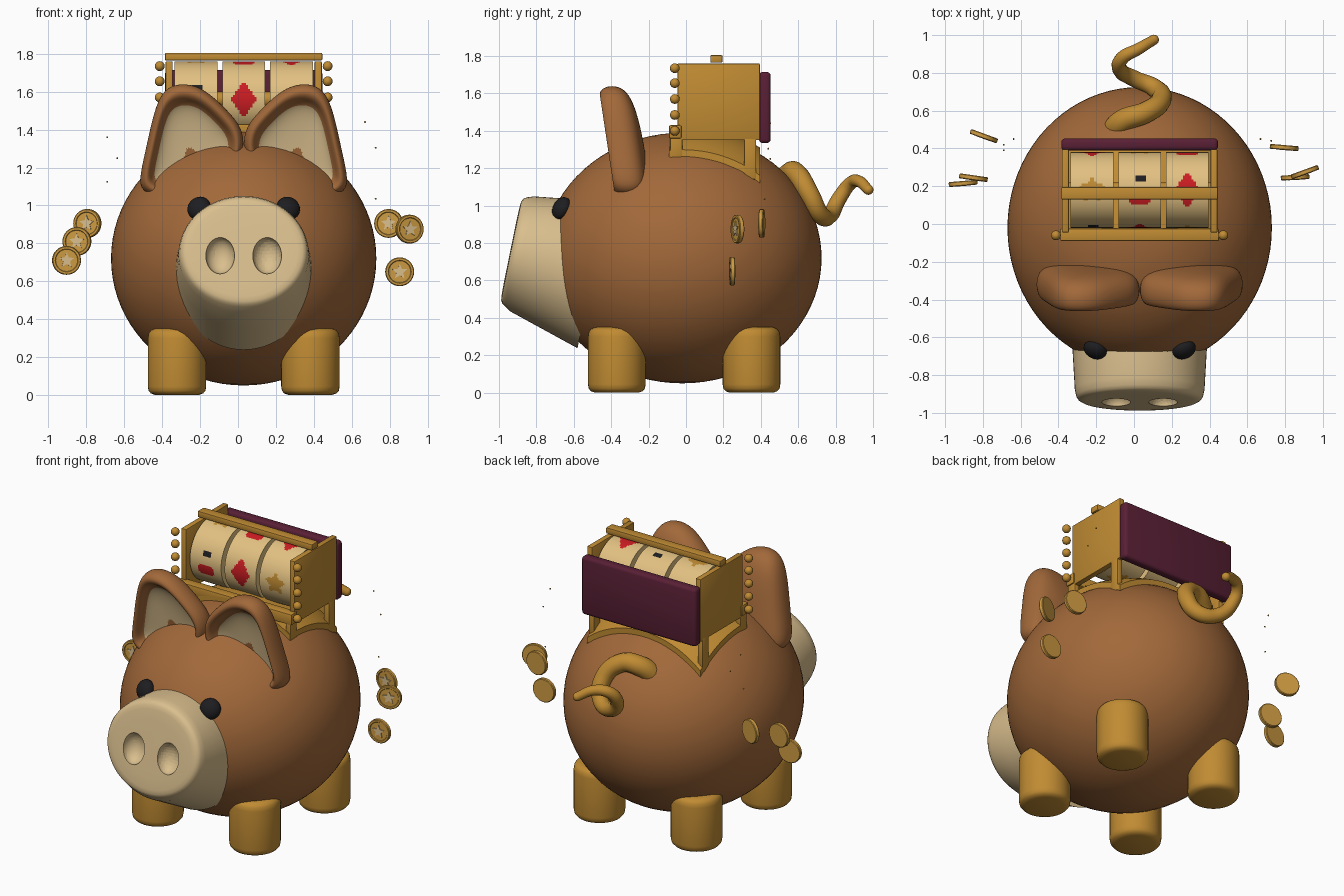
import bpy, bmesh, math
from mathutils import Vector, Matrix

if "Cube" in bpy.data.objects:
    bpy.data.objects.remove(bpy.data.objects["Cube"])

CX = 0.03                                   # centre line of the pig
BC, BR = (CX, -0.02, 0.72), (0.70, 0.745, 0.67)   # body centre and radii


def mat(name, rgb):
    m = bpy.data.materials.new(name)
    m.diffuse_color = (*rgb, 1)
    m.use_nodes = True
    m.node_tree.nodes["Principled BSDF"].inputs["Base Color"].default_value = m.diffuse_color
    return m


BROWN = mat("brown", (0.36, 0.14, 0.042))
GOLD = mat("gold", (0.53, 0.26, 0.033))
CREAM = mat("cream", (0.70, 0.52, 0.27))
REEL = mat("reel_cream", (0.76, 0.53, 0.22))
MAROON = mat("maroon", (0.10, 0.014, 0.035))
RED = mat("red", (0.60, 0.012, 0.016))
BLACK = mat("black", (0.013, 0.013, 0.015))
COIN = mat("coin_gold", (0.62, 0.33, 0.055))


def finish(bm, name, mats, angle=40):
    bmesh.ops.recalc_face_normals(bm, faces=bm.faces)
    me = bpy.data.meshes.new(name)
    bm.to_mesh(me)
    bm.free()
    ob = bpy.data.objects.new(name, me)
    bpy.context.collection.objects.link(ob)
    for m in mats:
        me.materials.append(m)
    smooth(ob, angle)
    return ob


def smooth(ob, angle=40):
    bpy.ops.object.select_all(action='DESELECT')
    ob.select_set(True)
    bpy.context.view_layer.objects.active = ob
    bpy.ops.object.shade_smooth_by_angle(angle=math.radians(angle))


def ball(name, loc, radii, m, rot=Matrix(), seg=24):
    bm = bmesh.new()
    mx = Matrix.Translation(loc) @ rot @ Matrix.Diagonal((*radii, 1))
    bmesh.ops.create_uvsphere(bm, u_segments=seg, v_segments=seg // 2, radius=1, matrix=mx)
    return finish(bm, name, [m], 180)


def box(name, x, y, z, m, bevel=0.006, seg=2):
    bm = bmesh.new()
    c = [(a[0] + a[1]) / 2 for a in (x, y, z)]
    s = [a[1] - a[0] for a in (x, y, z)]
    bmesh.ops.create_cube(bm, size=1, matrix=Matrix.Translation(c) @ Matrix.Diagonal((*s, 1)))
    bmesh.ops.bevel(bm, geom=bm.edges[:], offset=bevel, segments=seg, profile=0.5, affect='EDGES')
    return finish(bm, name, [m])


def loft(bm, rings, cap=True):
    """Join equal-sized closed rings; returns the face strips."""
    vs = [[bm.verts.new(p) for p in r] for r in rings]
    strips = []
    for a, b in zip(vs, vs[1:]):
        n = len(a)
        strips.append([bm.faces.new((a[i], a[(i + 1) % n], b[(i + 1) % n], b[i])) for i in range(n)])
    if cap:
        bm.faces.new(vs[0])
        bm.faces.new(vs[-1])
    return strips


# Body
ball("body", BC, BR, BROWN, seg=80)

# Snout: tilted tapering drum with rounded front and two nostrils
up, fwd = Vector((0, 0.2, 0.98)), Vector((0, -0.98, 0.2))
back, front = Vector((CX, -0.50, 0.63)), Vector((CX, -0.937, 0.76))
rings = []
for t, inset, off in [(0, 0, 0), (0.5, 0, 0), (0.86, 0, 0), (1, 0.004, -0.028), (1, 0.014, -0.012),
                      (1, 0.03, -0.003), (1, 0.055, 0), (1, 0.12, 0.002)]:
    c = back.lerp(front, t) + fwd * off
    rx, rz = 0.365 - 0.025 * t - inset, 0.40 - 0.10 * t - inset
    rings.append([c + Vector((rx * math.cos(a), 0, 0)) + up * rz * math.sin(a)
                  for a in [2 * math.pi * i / 64 for i in range(64)]])
bm = bmesh.new()
loft(bm, rings)
snout = finish(bm, "snout", [CREAM])
for s in (-1, 1):
    cut = ball("nostril_cutter", (CX + s * 0.124, -0.945, 0.735), (0.076, 0.07, 0.098), CREAM,
               Matrix.Rotation(math.radians(-11), 4, 'X'), 32)
    cut.hide_render = True
    mod = snout.modifiers.new("nostril", 'BOOLEAN')
    mod.operation, mod.object, mod.solver = 'DIFFERENCE', cut, 'EXACT'
    bpy.context.view_layer.objects.active = snout
    bpy.ops.object.modifier_apply(modifier=mod.name)
    bpy.data.objects.remove(cut)
smooth(snout, 35)

# Eyes, flattened along the body surface
for s in (-1, 1):
    n = Vector((s * 0.235 / BR[0] ** 2, -0.64 / BR[1] ** 2, 0.265 / BR[2] ** 2))
    ball("eye", (CX + s * 0.235, -0.665, 0.985), (0.064, 0.064, 0.045), BLACK,
         n.to_track_quat('Z', 'Y').to_matrix().to_4x4())

# Ears: cupped shells with a cream hollow facing forward
outline = [(0, 1.40), (0.06, 1.48), (0.16, 1.58), (0.25, 1.64), (0.36, 1.65), (0.44, 1.60), (0.485, 1.46),
           (0.52, 1.29), (0.56, 1.12), (0.53, 1.06), (0.35, 1.0), (0.1, 1.1), (-0.01, 1.27)]
ec = Vector((0.28, 1.25))
levels = [(0.05, 0.01), (0.5, 0.005), (0.74, -0.02), (0.79, -0.065), (0.88, -0.085), (0.97, -0.055),
          (1.0, 0.0), (0.96, 0.055), (0.8, 0.095), (0.45, 0.115), (0.05, 0.12)]
for s in (-1, 1):
    rings = []
    for k, off in levels:
        ring = []
        for p in outline:
            q = ec + (Vector(p) - ec) * k
            ring.append((CX + s * q.x, -0.31 + off - (q.y - 1.1) * 0.15, q.y))
        rings.append(ring)
    bm = bmesh.new()
    for i, strip in enumerate(loft(bm, rings)):
        for f in strip:
            f.material_index = 1 if i < 2 else 0
    ear = finish(bm, "ear", [BROWN, CREAM], 180)
    ear.modifiers.new("round", 'SUBSURF').levels = 2
    ear.modifiers["round"].render_levels = 2

# Legs: stubby rounded cylinders
prof = [(0.115, 0), (0.138, 0.008), (0.15, 0.022), (0.154, 0.045), (0.154, 0.30), (0.15, 0.325), (0.138, 0.341),
        (0.115, 0.35)]
for sx in (-1, 1):
    for y in (-0.37, 0.35):
        bm = bmesh.new()
        loft(bm, [[(CX + sx * 0.352 + r * math.cos(i * math.pi / 20), y + r * math.sin(i * math.pi / 20), z)
                   for i in range(40)] for r, z in prof])
        finish(bm, "leg", [GOLD])

# Tail: tapering curl
path = [(-0.12, 0.48, 1.08), (-0.05, 0.55, 1.165), (0.06, 0.59, 1.17), (0.145, 0.66, 1.06), (0.11, 0.72, 0.95),
        (0.0, 0.77, 0.95), (-0.075, 0.82, 1.04), (-0.06, 0.88, 1.12), (0.02, 0.925, 1.13), (0.105, 0.975, 1.085)]
cu = bpy.data.curves.new("tail", 'CURVE')
cu.dimensions, cu.bevel_depth, cu.bevel_resolution, cu.use_fill_caps = '3D', 0.06, 5, True
sp = cu.splines.new('BEZIER')
sp.bezier_points.add(len(path) - 1)
for i, (bp, p) in enumerate(zip(sp.bezier_points, path)):
    bp.co, bp.radius = p, 1.1 - 0.072 * i
    bp.handle_left_type = bp.handle_right_type = 'AUTO'
cu.materials.append(GOLD)
bpy.context.collection.objects.link(bpy.data.objects.new("tail", cu))
ball("tail_tip", path[-1], (0.027,) * 3, GOLD)

# Saddle: curved pad following the back
bm = bmesh.new()
N = 20
rows = [[], []]
for k, drop in enumerate((0, 0.04)):
    for j in range(N + 1):
        for i in range(N + 1):
            dx, y = -0.41 + 0.82 * i / N, -0.09 + 0.485 * j / N
            z = 0.72 + 0.70 * math.sqrt(1 - (dx / 0.73) ** 2 - ((y + 0.02) / 0.775) ** 2) - drop
            rows[k].append(bm.verts.new((CX + dx, y, z)))
    for j in range(N):
        for i in range(N):
            a = j * (N + 1) + i
            bm.faces.new([rows[k][q] for q in (a, a + 1, a + N + 2, a + N + 1)])
bmesh.ops.bridge_loops(bm, edges=[e for e in bm.edges if e.is_boundary])
finish(bm, "saddle", [GOLD])

# Machine frame
box("front_rail", (CX - 0.42, CX + 0.42), (-0.09, -0.025), (1.36, 1.43), GOLD)
box("top_bar", (CX - 0.415, CX + 0.415), (0.13, 0.195), (1.765, 1.805), GOLD)
box("back_panel", (CX - 0.415, CX + 0.415), (0.39, 0.453), (1.335, 1.715), MAROON, 0.02, 3)
for s in (-1, 1):
    xs = sorted((CX + s * 0.375, CX + s * 0.412))
    box("side_plate", xs, (-0.045, 0.395), (1.35, 1.76), GOLD)
    box("front_post", xs, (-0.085, -0.02), (1.24, 1.40), GOLD)
    box("back_post", xs, (0.31, 0.375), (1.14, 1.37), GOLD)
    for z in (1.735, 1.655, 1.57, 1.485, 1.40):
        ball("bulb", (CX + s * 0.443, -0.06, z), (0.026,) * 3, GOLD, seg=16)


# Reel symbols as rules on (sideways, along the rim): 0 plain, 1 red, 2 black, 3 gold
def diamond(u, v):
    return 1 if abs(u) / 0.07 + abs(v) / 0.1 < 1 else 0


def cherry(u, v):
    if math.hypot(abs(u) - 0.026, v + 0.045) < 0.036:
        return 1
    return 2 if abs(u - 0.008) < 0.028 and abs(v - 0.06) < 0.014 else 0


def star(u, v):
    a = (math.atan2(u, v) / (2 * math.pi) * 5) % 1
    return 3 if math.hypot(u, v) < 0.07 - 0.078 * min(a, 1 - a) else 0


# Reels: drums with finely divided rims
R, RY, RZ, SEG, COLS, HW = 0.2, 0.18, 1.56, 112, 20, 0.113
for dx, syms in ((-0.252, (cherry, star, diamond, cherry)), (0, (diamond, cherry, star, diamond)),
                 (0.252, (star, diamond, cherry, star))):
    bm = bmesh.new()
    strips = loft(bm, [[(CX + dx - HW + 2 * HW * c / COLS, RY - R * math.cos(t), RZ + R * math.sin(t))
                        for t in [2 * math.pi * i / SEG for i in range(SEG)]] for c in range(COLS + 1)])
    for c, strip in enumerate(strips):
        u = -HW + 2 * HW * (c + 0.5) / COLS
        for i, f in enumerate(strip):
            q = (i + 0.5) / SEG * 4
            k = round(q)
            f.material_index = syms[k % 4](u, (q - k) * math.pi / 2 * R)
    finish(bm, "reel", [REEL, RED, BLACK, GOLD])
bm = bmesh.new()
bmesh.ops.create_cone(bm, cap_ends=True, segments=24, radius1=0.04, radius2=0.04, depth=0.77,
                      matrix=Matrix.Translation((CX, RY, RZ)) @ Matrix.Rotation(math.pi / 2, 4, 'Y'))
finish(bm, "axle", [GOLD])

# Flying coins with a star plate on the front
for x, y, z, turn in ((-0.795, 0.465, 0.905, -20), (-0.85, 0.245, 0.81, -8), (-0.905, 0.215, 0.71, 5),
                      (0.795, 0.405, 0.905, -5), (0.905, 0.275, 0.875, 20), (0.853, 0.247, 0.65, 3)):
    base = Matrix.Translation((x, y, z)) @ Matrix.Rotation(math.radians(turn), 4, 'Z')
    bm = bmesh.new()
    loft(bm, [[base @ Vector((r * math.cos(i * math.pi / 16), h, r * math.sin(i * math.pi / 16)))
               for i in range(32)] for r, h in ((0.058, -0.009), (0.061, -0.013), (0.072, -0.013),
                                                (0.076, -0.009), (0.076, 0.009), (0.072, 0.013))])
    finish(bm, "coin", [COIN], 30)
    bm = bmesh.new()
    loft(bm, [[base @ Vector((r * math.sin(i * math.pi / 5), h, r * math.cos(i * math.pi / 5)))
               for i, r in enumerate((0.042, 0.019) * 5)] for h in (-0.008, -0.014)])
    finish(bm, "coin_star", [CREAM], 20)

# Tiny sparks above the coins
for p in ((-0.69, 0.42, 1.36), (-0.637, 0.45, 1.25), (-0.69, 0.39, 1.125),
          (0.67, 0.45, 1.44), (0.726, 0.44, 1.305), (0.726, 0.42, 1.035)):
    ball("spark", p, (0.005,) * 3, GOLD, seg=8)
